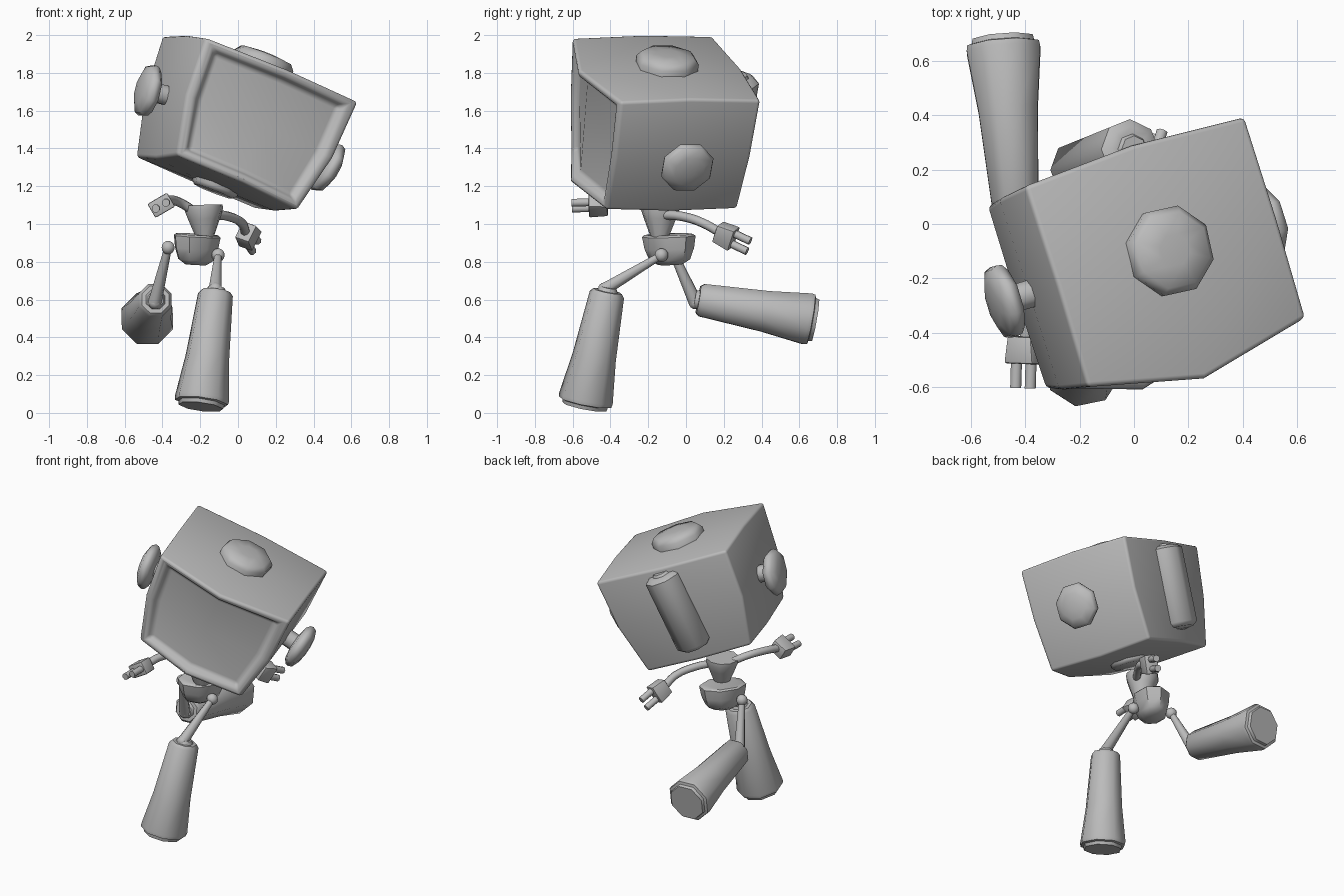
import bpy, bmesh, math
from mathutils import Vector, Matrix

if "Cube" in bpy.data.objects:
    bpy.data.objects.remove(bpy.data.objects["Cube"], do_unlink=True)

GREY = (0.5, 0.5, 0.5, 1)
mat = bpy.data.materials.new("grey_metal")
mat.use_nodes = True
mat.diffuse_color = GREY
for node in mat.node_tree.nodes:
    if node.type == 'BSDF_PRINCIPLED':
        node.inputs["Base Color"].default_value = GREY


def finish(bm, name, angle=40):
    """Turn a bmesh into a named, smooth shaded object."""
    bmesh.ops.recalc_face_normals(bm, faces=bm.faces)
    me = bpy.data.meshes.new(name)
    bm.to_mesh(me)
    bm.free()
    me.materials.append(mat)
    ob = bpy.data.objects.new(name, me)
    bpy.context.collection.objects.link(ob)
    bpy.ops.object.select_all(action='DESELECT')
    ob.select_set(True)
    bpy.context.view_layer.objects.active = ob
    bpy.ops.object.shade_smooth_by_angle(angle=math.radians(angle))


def lathe(name, start, axis, profile, sides=8, angle=50, squash=(1, 1)):
    """Spin (radius, height) pairs around an axis that begins at start."""
    bm = bmesh.new()
    rot = Vector(axis).to_track_quat('Z', 'Y')
    rings = []
    for r, h in profile:
        ring = []
        for i in range(sides):
            a = math.tau * (i + 0.5) / sides
            p = Vector((r * math.cos(a) * squash[0], r * math.sin(a) * squash[1], h))
            ring.append(bm.verts.new(Vector(start) + rot @ p))
        rings.append(ring)
    for lo, hi in zip(rings, rings[1:]):
        for i in range(sides):
            j = (i + 1) % sides
            bm.faces.new((lo[i], lo[j], hi[j], hi[i]))
    bm.faces.new(rings[0][::-1])
    bm.faces.new(rings[-1])
    finish(bm, name, angle)


def rod(name, a, b, r0, r1, sides=8):
    a, b = Vector(a), Vector(b)
    lathe(name, a, b - a, [(r0, 0), (r1, (b - a).length)], sides)


def ball(name, centre, r):
    bm = bmesh.new()
    bmesh.ops.create_uvsphere(bm, u_segments=10, v_segments=8, radius=r,
                              matrix=Matrix.Translation(centre))
    finish(bm, name, 60)


# Head: a tilted, tapered box given by its corners (side, depth, height)
corner = {
    (-1, -1, 1): (-.17, -.60, 1.985), (1, -1, 1): (.635, -.345, 1.645),
    (-1, 1, 1): (-.40, .14, 1.995), (1, 1, 1): (.41, .395, 1.655),
    (-1, -1, -1): (-.325, -.605, 1.365), (1, -1, -1): (.315, -.425, 1.075),
    (-1, 1, -1): (-.54, .065, 1.355), (1, 1, -1): (.10, .27, 1.08),
}
UP = Vector((.36, .08, .93)).normalized()
SIDE = Vector((.88, .27, -.37)).normalized()
BACK = Vector((-.30, .95, 0)).normalized()


def head_point(u, v, w):
    p = Vector()
    for (a, b, c), co in corner.items():
        p += Vector(co) * ((1 + a * u) * (1 + b * v) * (1 + c * w) / 8)
    p += SIDE * u * .03 * (1 - abs(w))
    p += UP * w * .025 * (1 - abs(v)) * (1 - abs(u) / 2)
    p += BACK * (1 - abs(u)) * (.025 * max(v, 0) - .1 * max(-v, 0))
    return p


bm = bmesh.new()
bmesh.ops.create_cube(bm, size=2)
bmesh.ops.subdivide_edges(bm, edges=bm.edges[:], cuts=1, use_grid_fill=True)
bm.normal_update()
# Recessed screen inside a raised frame with a sloped inner edge
screen = [f for f in bm.faces if f.normal.y < -.9]
bmesh.ops.inset_region(bm, faces=screen, thickness=.11, use_even_offset=True)
bmesh.ops.inset_region(bm, faces=screen, thickness=.08, use_even_offset=True)
for vert in {v for f in screen for v in f.verts}:
    vert.co.y += .11
for vert in bm.verts:
    vert.co = head_point(*vert.co)
bm.normal_update()
sharp = [e for e in bm.edges if e.calc_face_angle(0) > math.radians(36)]
bmesh.ops.bevel(bm, geom=sharp, offset=.018, segments=3, profile=.5,
                affect='EDGES', clamp_overlap=True)
finish(bm, "head")


# Round plates on the head
def face_centre(index, sign):
    pts = [Vector(co) for key, co in corner.items() if key[index] == sign]
    return sum(pts, Vector()) / 4


ear = [(.055, -.02), (.055, .08), (.115, .09), (.142, .11), (.147, .13),
       (.135, .155), (.085, .175), (.03, .182)]
lathe("left_ear", face_centre(0, 1), (.82, .26, -.50), ear)
lathe("right_ear", face_centre(0, -1), (-.93, -.28, .24), ear)
lathe("top_plate", face_centre(2, 1), UP,
      [(.165, -.02), (.17, .05), (.145, .08), (.06, .09)])
lathe("neck_plate", face_centre(2, -1), -UP, [(.13, -.02), (.13, .03), (.11, .05)])

# Tank on the back of the head
lathe("back_tank", (-.21, .19, 1.31), (.21, .085, .48),
      [(.05, -.01), (.06, 0), (.09, 0), (.118, .025), (.118, .50),
       (.09, .52), (.06, .52), (.05, .535)])

# Body
lathe("torso", (-.175, -.14, .91), (-.04, .02, 1),
      [(.04, 0), (.085, .115), (.103, .165), (.103, .19)], 10)
lathe("pelvis", (-.225, -.085, .78), (.06, -.04, 1),
      [(.06, .005), (.10, .03), (.122, .09), (.132, .155), (.12, .165)],
      8, 40, (1.15, .9))

# Legs: hip ball, thigh and a flared shin
shin = [(.045, -.02), (.055, 0), (.078, 0), (.094, .02), (.118, .36),
        (.147, .585), (.143, .605), (.125, .61), (.12, .63)]
legs = {
    "left": ((-.105, -.13, .835), (-.12, -.43, .655),
             (-.117, -.415, .645), (-.078, -.122, -.605)),
    "right": ((-.37, -.08, .875), (-.44, .05, .585),
              (-.437, .065, .60), (-.045, .595, -.105)),
}
for side, (hip, knee, top, axis) in legs.items():
    ball(side + "_hip", hip, .036)
    rod(side + "_thigh", hip, knee, .02, .036)
    ball(side + "_knee", knee, .036)
    lathe(side + "_shin", top, axis, shin, 8)


# Arms: bent tube, block hand and two prongs
def arm(side, path, centre, direction, spread):
    cu = bpy.data.curves.new(side + "_arm", 'CURVE')
    cu.dimensions = '3D'
    cu.bevel_depth = .025
    cu.bevel_resolution = 2
    cu.resolution_u = 4
    cu.use_fill_caps = True
    spline = cu.splines.new('BEZIER')
    spline.bezier_points.add(len(path) - 1)
    for bp, co in zip(spline.bezier_points, path):
        bp.co = co
        bp.handle_left_type = bp.handle_right_type = 'AUTO'
    cu.materials.append(mat)
    bpy.context.collection.objects.link(bpy.data.objects.new(side + "_arm", cu))

    centre, d = Vector(centre), Vector(direction).normalized()
    s = Vector(spread)
    s = (s - d * s.dot(d)).normalized()
    t = d.cross(s)
    basis = Matrix((s, t, d)).transposed().to_4x4()
    bm = bmesh.new()
    bmesh.ops.create_cube(bm, size=1)
    for vert in bm.verts:
        wide = .122 if vert.co.z > 0 else .10
        vert.co = (vert.co.x * wide, vert.co.y * .085, vert.co.z * .10)
    bmesh.ops.bevel(bm, geom=bm.edges[:], offset=.008, segments=2, profile=.5,
                    affect='EDGES')
    bm.transform(Matrix.Translation(centre) @ basis)
    finish(bm, side + "_hand")
    for name, k in (("inner", -1), ("outer", 1)):
        base = centre + s * .031 * k + d * .04
        rod(f"{side}_{name}_prong", base, base + d * .1, .022, .022)


arm("left", [(-.13, -.13, 1.05), (-.05, -.02, 1.04), (.02, .09, 1.005), (.04, .18, .955)],
    (.053, .21, .94), (.26, .87, -.41), (-.43, -.28, -.86))
arm("right", [(-.22, -.15, 1.06), (-.31, -.20, 1.115), (-.37, -.31, 1.125), (-.40, -.44, 1.105)],
    (-.405, -.465, 1.10), (-.03, -1, -.02), (.86, 0, .5))
